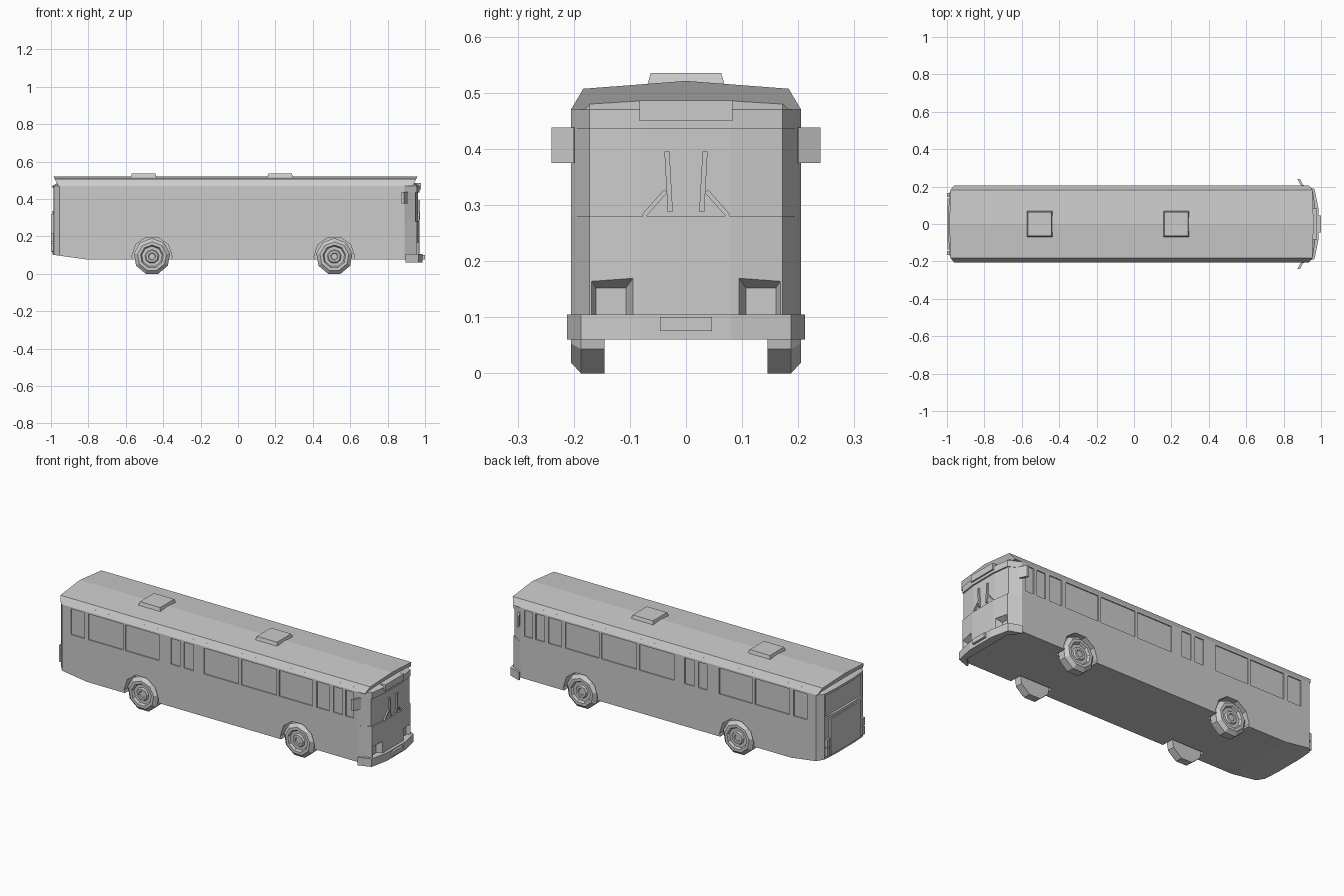
import bpy, bmesh, math
from mathutils import Vector

if "Cube" in bpy.data.objects:
    bpy.data.objects.remove(bpy.data.objects["Cube"])

GREY = (0.6, 0.6, 0.6, 1)
paint = bpy.data.materials.new("light_grey")
paint.use_nodes = True
paint.diffuse_color = GREY
paint.node_tree.nodes["Principled BSDF"].inputs["Base Color"].default_value = GREY


def loft(bm, rings):
    """Skin a list of equal-length point rings and cap both ends."""
    loops = [[bm.verts.new(p) for p in ring] for ring in rings]
    n = len(loops[0])
    for a, b in zip(loops, loops[1:]):
        for i in range(n):
            j = (i + 1) % n
            bm.faces.new((a[i], a[j], b[j], b[i]))
    bm.faces.new(loops[0][::-1])
    bm.faces.new(loops[-1])


def box(bm, x0, x1, y0, y1, z0, z1, taper=0):
    def rect(z, t):
        return [(x0 + t, y0 + t, z), (x1 - t, y0 + t, z),
                (x1 - t, y1 - t, z), (x0 + t, y1 - t, z)]
    loft(bm, [rect(z0, 0), rect(z1, taper)])


def beam(bm, p, q, w):
    """Square bar lying in a plane of constant x."""
    p, q = Vector(p), Vector(q)
    side = (q - p).cross(Vector((1, 0, 0))).normalized() * w / 2
    out = Vector((w / 2, 0, 0))
    loft(bm, [[e + side + out, e - side + out, e - side - out, e + side - out] for e in (p, q)])


def finish(bm, name):
    bmesh.ops.remove_doubles(bm, verts=bm.verts, dist=1e-5)
    bmesh.ops.recalc_face_normals(bm, faces=bm.faces)
    mesh = bpy.data.meshes.new(name)
    bm.to_mesh(mesh)
    bm.free()
    mesh.materials.append(paint)
    obj = bpy.data.objects.new(name, mesh)
    bpy.context.collection.objects.link(obj)
    return obj


def make(name, build, *args):
    bm = bmesh.new()
    build(bm, *args)
    return finish(bm, name)


def cut(obj, cutter):
    """Subtract the cutter for good and discard it."""
    mod = obj.modifiers.new("cut", "BOOLEAN")
    mod.operation, mod.solver, mod.object = "DIFFERENCE", "EXACT", cutter
    bpy.context.view_layer.objects.active = obj
    bpy.ops.object.modifier_apply(modifier=mod.name)
    bpy.data.objects.remove(cutter)


def ngon(x, y, z, r, n):
    return [(x + r * math.sin(math.tau * (k + 0.5) / n), y,
             z - r * math.cos(math.tau * (k + 0.5) / n)) for k in range(n)]


# Body shell: plan outline stacked in layers, with a set-back windscreen
def plan(z, front=0, shrink=0):
    half = [(-0.992 + shrink, 0.08), (-0.985 + shrink, 0.17), (-0.955 + shrink, 0.205 - shrink / 3),
            (0.89 - shrink, 0.205 - shrink / 3), (0.957 - front - shrink, 0.172),
            (0.97 - front - shrink, 0.08)]
    return [(x, y, z) for x, y in half] + [(x, -y, z) for x, y in half[::-1]]


body = make("body", loft, [plan(0.075), plan(0.28), plan(0.28, 0.008), plan(0.435, 0.008),
                           plan(0.435), plan(0.47), plan(0.487, 0, 0.03)])

# Upswept tail underside
cut(body, make("tail_cutter", loft, [
    [(-0.8, y, 0.075), (-1.1, y, 0.117), (-1.1, y, 0.0), (-0.8, y, 0.0)] for y in (-0.3, 0.3)]))

# Wheel arches
AXLES = (-0.46, 0.515)
bm = bmesh.new()
for x in AXLES:
    for s in (-1, 1):
        loft(bm, [ngon(x, s * y, 0.092, 0.108, 10) for y in (0.135, 0.23)])
cut(body, finish(bm, "arch_cutter"))

# Side windows, the same on both sides, and the rear window
WINDOWS = [(-0.90, -0.815), (-0.79, -0.575), (-0.56, -0.35), (-0.275, -0.22), (-0.195, -0.135),
           (-0.07, 0.148), (0.165, 0.385), (0.40, 0.61), (0.635, 0.715), (0.74, 0.795), (0.815, 0.865)]
bm = bmesh.new()
for a, b in WINDOWS:
    box(bm, a, b, 0.199, 0.23, 0.315, 0.46)
    box(bm, a, b, -0.23, -0.199, 0.315, 0.46)
box(bm, -1.05, -0.978, -0.16, 0.16, 0.335, 0.458)
cut(body, finish(bm, "window_cutter"))

# Funnel-shaped headlight recesses
bm = bmesh.new()
for s in (-1, 1):
    loft(bm, [[(x, s * a, 0.09), (x, s * b, 0.09), (x, s * b, top), (x, s * a, top)]
              for x, a, b, top in ((0.935, 0.107, 0.16, 0.152), (0.975, 0.092, 0.175, 0.173))])
cut(body, finish(bm, "headlight_cutter"))

# Roof: shallow gable with chamfered eaves and overhanging ends
SECTION = [(-0.205, 0.47), (-0.183, 0.507), (0, 0.521), (0.183, 0.507), (0.205, 0.47)]
make("roof", loft, [[(x + s * (z - 0.47) * 0.5, y, z) for y, z in SECTION]
                    for s, x in ((-1, -0.962), (1, 0.935))])

# Roof hatches
for name, x in (("rear_hatch", -0.505), ("front_hatch", 0.225)):
    make(name, box, x - 0.07, x + 0.07, -0.07, 0.07, 0.51, 0.535, 0.007)


# Wheels: turned profile of tyre, rim and hub
TYRE = [(0.098, 0.145), (0.098, 0.187), (0.078, 0.205), (0.062, 0.205),
        (0.055, 0.192), (0.038, 0.192), (0.032, 0.201), (0.02, 0.201), (0.017, 0.196)]
for end, x in zip(("rear", "front"), AXLES):
    for side, s in (("left", 1), ("right", -1)):
        make(f"{end}_wheel_{side}", loft, [ngon(x, s * y, 0.092, r, 9) for r, y in TYRE])


# Front bumper wrapping round the corners
def bumper_ring(z):
    half = [(0.895, 0.2), (0.895, 0.212), (0.965, 0.187), (0.987, 0.08)]
    inner = [(0.94, 0.16)]
    pts = inner + half
    return [(x, y, z) for x, y in pts] + [(x, -y, z) for x, y in pts[::-1]]


make("front_bumper", loft, [bumper_ring(0.06), bumper_ring(0.105)])
make("number_plate", box, 0.98, 1.0, -0.046, 0.046, 0.075, 0.1)
make("destination_sign", box, 0.93, 0.978, -0.083, 0.083, 0.45, 0.486)

# Wipers and mirrors on both sides
for side, s in (("left", 1), ("right", -1)):
    bm = bmesh.new()
    beam(bm, (0.969, s * 0.028, 0.288), (0.969, s * 0.034, 0.395), 0.009)
    beam(bm, (0.966, s * 0.076, 0.28), (0.966, s * 0.036, 0.325), 0.008)
    finish(bm, f"wiper_{side}")
    make(f"mirror_{side}", loft, [
        [(0.897, s * 0.198, z), (0.908, s * 0.2, z), (0.888, s * 0.24, z), (0.874, s * 0.24, z)]
        for z in (0.375, 0.438)])

# Engine cover and tail lights at the rear
make("engine_cover", box, -0.998, -0.97, -0.135, 0.135, 0.115, 0.32)
for side, s in (("left", 1), ("right", -1)):
    y = s * 0.155
    for part, z0, z1 in (("lower", 0.12, 0.165), ("upper", 0.17, 0.215)):
        make(f"{part}_tail_light_{side}", box, -1.0, -0.98, y - 0.011, y + 0.011, z0, z1)
